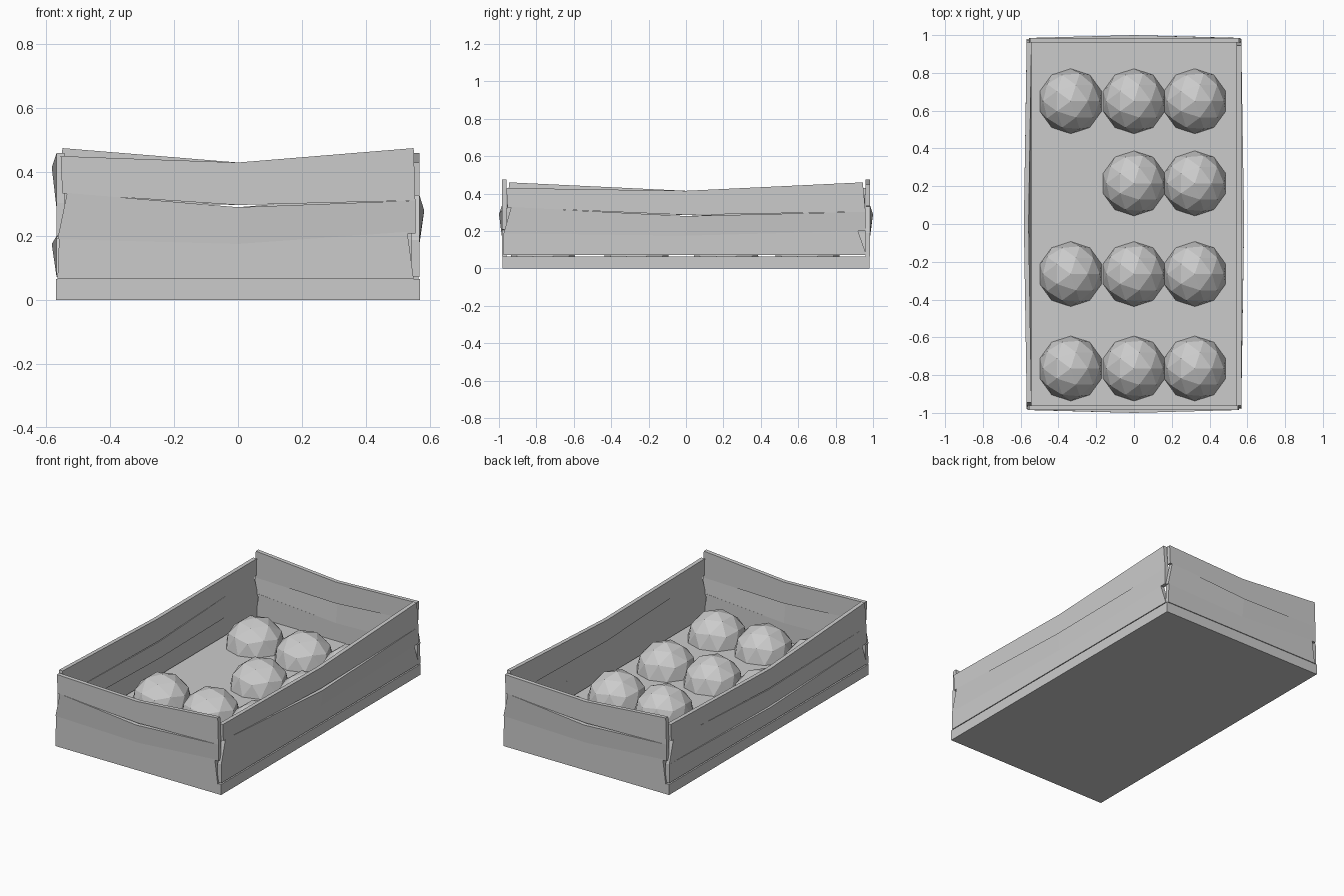
import bpy, bmesh, math
from mathutils import Matrix, Vector

if "Cube" in bpy.data.objects:
    bpy.data.objects.remove(bpy.data.objects["Cube"])


def finish(name, bm):
    bmesh.ops.recalc_face_normals(bm, faces=bm.faces)
    me = bpy.data.meshes.new(name)
    bm.to_mesh(me)
    bm.free()
    ob = bpy.data.objects.new(name, me)
    bpy.context.collection.objects.link(ob)
    return ob


def plank(name, ends_low, ends_high, low, high, dist, bow, angle, thick=0.025):
    """Bent board: left, middle and right sections; bow pushes the middle top edge outward."""
    rot = Matrix.Rotation(math.radians(angle), 3, 'Z')
    bm = bmesh.new()
    us_low = (ends_low[0], 0, ends_low[1])
    us_high = (ends_high[0], 0, ends_high[1])
    rings = []
    for i in range(3):
        d0, d1 = dist, dist + (bow if i == 1 else 0)
        pts = [(us_low[i], -d0, low[i]), (us_high[i], -d1, high[i]),
               (us_high[i], -d1 + thick, high[i]), (us_low[i], -d0 + thick, low[i])]
        rings.append([bm.verts.new(rot @ Vector(p)) for p in pts])
    for a, b in zip(rings, rings[1:]):
        for k in range(4):
            bm.faces.new((a[k], a[(k + 1) % 4], b[(k + 1) % 4], b[k]))
    bm.faces.new(rings[0])
    bm.faces.new(rings[-1])
    return finish(name, bm)


# Crate floor
bm = bmesh.new()
bmesh.ops.create_cube(bm, size=1, matrix=Matrix.Translation((0, 0, 0.0325)) @ Matrix.Diagonal((1.14, 1.96, 0.065, 1)))
finish("crate_floor", bm)

# Boards per wall: (ends at bottom, ends at top, lower edge heights, upper edge heights)
END_BOARDS = [
    ((-0.565, 0.55), (-0.56, 0.53), (0.065, 0.065, 0.065), (0.19, 0.175, 0.213)),
    ((-0.565, 0.555), (-0.535, 0.555), (0.19, 0.175, 0.208), (0.335, 0.29, 0.311)),
    ((-0.55, 0.555), (-0.555, 0.55), (0.333, 0.297, 0.311), (0.45, 0.43, 0.475)),
]
SIDE_BOARDS = [
    ((-0.975, 0.965), (-0.975, 0.92), (0.071, 0.071, 0.071), (0.188, 0.175, 0.2)),
    ((-0.975, 0.96), (-0.935, 0.96), (0.188, 0.175, 0.2), (0.328, 0.28, 0.303)),
    ((-0.955, 0.96), (-0.96, 0.945), (0.327, 0.286, 0.303), (0.43, 0.415, 0.46)),
]
WALLS = [  # name, boards, distance, angle, bow of each board
    ("front", END_BOARDS, 0.985, 0, (0, 0.015, 0)),
    ("back", END_BOARDS, 0.985, 180, (0, 0.015, 0)),
    ("right", SIDE_BOARDS, 0.568, 90, (0, 0.015, 0)),
    ("left", SIDE_BOARDS, 0.568, 270, (0.015, 0, 0.015)),
]
for wall, boards, dist, angle, bows in WALLS:
    for level, board, bow in zip(("lower", "middle", "upper"), boards, bows):
        plank(f"{wall}_{level}_plank", *board, dist, bow, angle)

# Fruit: half-sunk low-poly balls, one missing from the grid
for r, y in enumerate((0.65, 0.215, -0.265, -0.765)):
    for c, x in enumerate((-0.335, 0, 0.322)):
        if (r, c) == (1, 0):
            continue
        bm = bmesh.new()
        bmesh.ops.create_icosphere(bm, subdivisions=2, radius=0.172, matrix=Matrix.Translation((x, y, 0.065)))
        cut = bmesh.ops.bisect_plane(bm, geom=bm.verts[:] + bm.edges[:] + bm.faces[:], dist=1e-5,
                                     plane_co=(0, 0, 0.06), plane_no=(0, 0, 1), clear_inner=True)
        bmesh.ops.holes_fill(bm, edges=[e for e in bm.edges if e.is_boundary])
        finish(f"fruit_{r}_{c}", bm)
